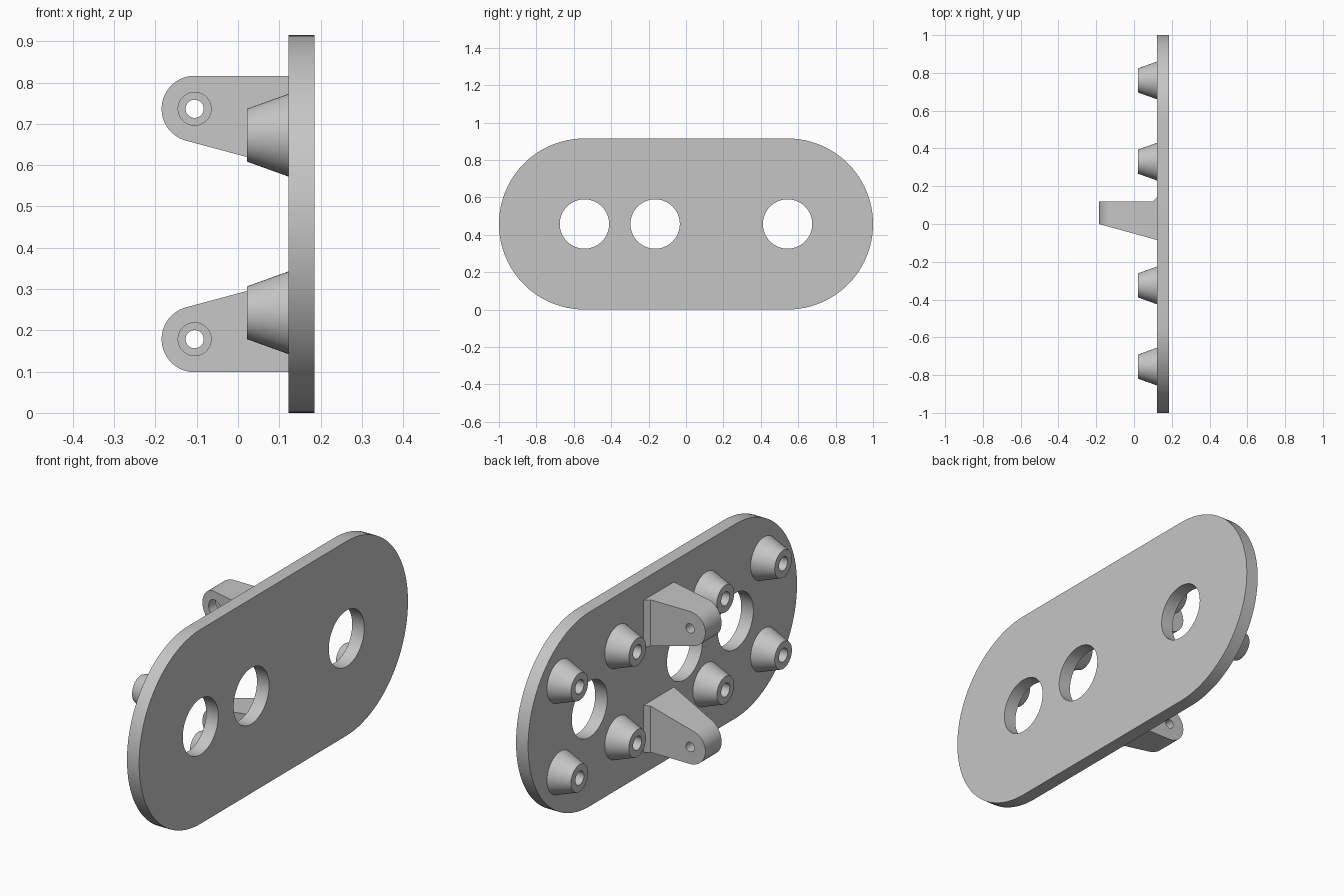
import bpy
import bmesh
from math import sin, cos, pi, radians
from mathutils import Vector, Matrix

cube = bpy.data.objects.get("Cube")
if cube:
    bpy.data.objects.remove(cube, do_unlink=True)

grey = bpy.data.materials.new("light grey")
grey.use_nodes = True
COLOUR = (0.56, 0.56, 0.56, 1)
grey.diffuse_color = COLOUR
grey.node_tree.nodes["Principled BSDF"].inputs["Base Color"].default_value = COLOUR

MID_Z = 0.4575          # height of the symmetry plane
FACE_X, BACK_X = 0.122, 0.185


def to_object(name, bm):
    bmesh.ops.recalc_face_normals(bm, faces=bm.faces)
    mesh = bpy.data.meshes.new(name)
    bm.to_mesh(mesh)
    bm.free()
    mesh.materials.append(grey)
    obj = bpy.data.objects.new(name, mesh)
    bpy.context.collection.objects.link(obj)
    return obj


def prism(name, points, depth):
    """Extrude a closed outline of 3D points along a vector."""
    bm = bmesh.new()
    face = bm.faces.new([bm.verts.new(p) for p in points])
    geom = bmesh.ops.extrude_face_region(bm, geom=[face])["geom"]
    moved = [g for g in geom if isinstance(g, bmesh.types.BMVert)]
    bmesh.ops.translate(bm, verts=moved, vec=depth)
    return to_object(name, bm)


def arc(cx, cy, radius, start, end, steps):
    """Points on an arc, angles in degrees."""
    angles = [radians(start + (end - start) * i / steps) for i in range(steps + 1)]
    return [(cx + radius * cos(a), cy + radius * sin(a)) for a in angles]


def circle(cx, cy, radius, steps=64):
    return arc(cx, cy, radius, 0, 360, steps)[:-1]


def activate(obj):
    bpy.ops.object.select_all(action="DESELECT")
    obj.select_set(True)
    bpy.context.view_layer.objects.active = obj


def combine(obj, other, operation):
    """Apply a boolean and throw the helper away."""
    mod = obj.modifiers.new("cut", "BOOLEAN")
    mod.operation, mod.solver, mod.object = operation, "EXACT", other
    activate(obj)
    bpy.ops.object.modifier_apply(modifier=mod.name)
    bpy.data.objects.remove(other, do_unlink=True)


def smooth(obj):
    activate(obj)
    bpy.ops.object.shade_smooth_by_angle(angle=radians(30))


# Plate with rounded ends and three round openings
END = 1 - MID_Z
outline = arc(END, MID_Z, MID_Z, -90, 90, 48) + arc(-END, MID_Z, MID_Z, 90, 270, 48)
plate = prism("plate", [(FACE_X, y, z) for y, z in outline], (BACK_X - FACE_X, 0, 0))
for hole_y in (-0.543, -0.165, 0.543):
    ring = [(0, y, z) for y, z in circle(hole_y, MID_Z, 0.132)]
    combine(plate, prism("opening_cutter", ring, (0.4, 0, 0)), "DIFFERENCE")
smooth(plate)


# Tapered hollow bosses, turned about the x axis
def boss(name, y, z):
    bm = bmesh.new()
    profile = [(FACE_X, 0.1), (0.022, 0.064), (0.022, 0.032), (FACE_X - 0.002, 0.032),
               (FACE_X - 0.002, 0)]
    verts = [bm.verts.new((x, r, 0)) for x, r in profile]
    edges = [bm.edges.new(pair) for pair in zip(verts, verts[1:])]
    bmesh.ops.spin(bm, geom=verts + edges, cent=(0, 0, 0), axis=(1, 0, 0),
                   angle=2 * pi, steps=48)
    bmesh.ops.remove_doubles(bm, verts=bm.verts, dist=0.0001)
    bmesh.ops.translate(bm, verts=bm.verts, vec=(0, y, z))
    smooth(to_object(name, bm))


for row, boss_z in (("upper", MID_Z + 0.215), ("lower", MID_Z - 0.215)):
    for i, boss_y in enumerate((-0.755, -0.325, 0.33, 0.76)):
        boss(f"{row}_boss_{i + 1}", boss_y, boss_z)

# Brackets: a rounded lug profile trimmed by a tapered plan outline
PIN_X, PIN_DZ, LUG_R = -0.105, 0.279, 0.08
SLOPE = radians(15)


def bracket(name, side):
    def place(points, y):
        return [(x, y, MID_Z + side * dz) for x, dz in points]

    nose = arc(PIN_X, PIN_DZ, LUG_R, 90, 270 - 15, 32)
    foot_dz = nose[-1][1] - (FACE_X - nose[-1][0]) * sin(SLOPE) / cos(SLOPE)
    lug = nose + [(FACE_X, foot_dz), (FACE_X, PIN_DZ + LUG_R)]
    obj = prism(name, place(lug, -0.3), (0, 0.6, 0))

    plan = [(-0.2, 0.12), (0.1, 0.12), (0.124, 0.144), (0.124, -0.0855), (-0.2, 0.004)]
    combine(obj, prism("plan_helper", [(x, y, -0.2) for x, y in plan], (0, 0, 1.4)),
            "INTERSECT")

    # Pin hole with a wider recess on the sloped side
    for radius, length in ((0.022, 0.6), (0.04, 0.34)):
        ring = place(circle(PIN_X, PIN_DZ, radius, 48), -0.3)
        combine(obj, prism("pin_cutter", ring, (0, length, 0)), "DIFFERENCE")
    smooth(obj)


bracket("upper_bracket", 1)
bracket("lower_bracket", -1)
